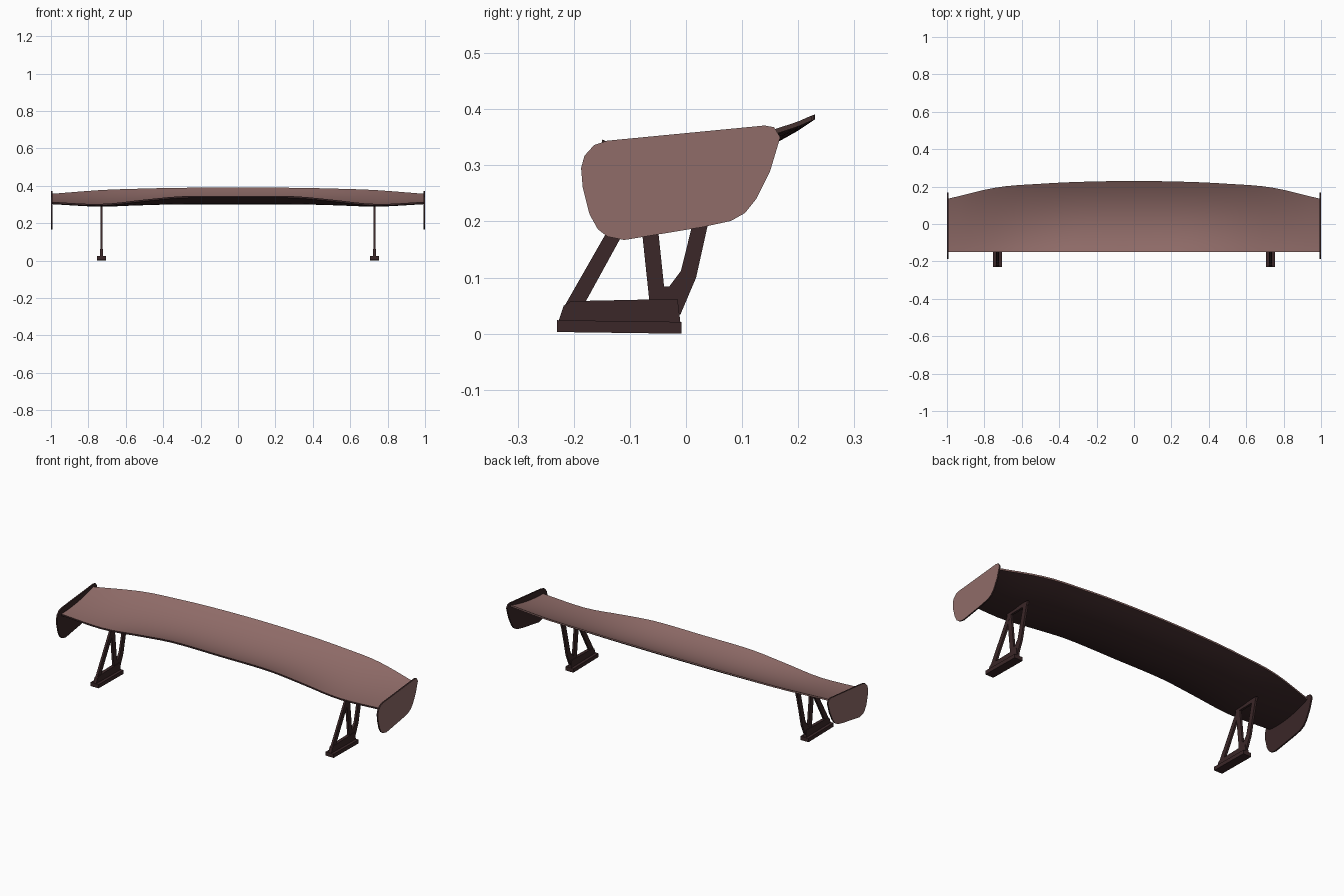
import bpy, bmesh

cube = bpy.data.objects.get("Cube")
if cube:
    bpy.data.objects.remove(cube, do_unlink=True)


def material(name, rgb):
    m = bpy.data.materials.new(name)
    m.use_nodes = True
    m.diffuse_color = (*rgb, 1)
    m.node_tree.nodes["Principled BSDF"].inputs["Base Color"].default_value = (*rgb, 1)
    return m


rose = material("dusty rose", (0.28, 0.15, 0.14))
dark = material("dark maroon", (0.043, 0.02, 0.021))


def finish(name, bm, paint=None):
    """Turn a bmesh into an object; paint(face) tells which faces are rose."""
    bmesh.ops.recalc_face_normals(bm, faces=bm.faces)
    bm.normal_update()
    for f in bm.faces:
        f.material_index = 1 if paint and paint(f) else 0
    mesh = bpy.data.meshes.new(name)
    bm.to_mesh(mesh)
    bm.free()
    mesh.materials.append(dark)
    mesh.materials.append(rose)
    ob = bpy.data.objects.new(name, mesh)
    bpy.context.collection.objects.link(ob)
    return ob


def slab(name, outline, x, width, paint=None):
    """Side outline in (y, z) extruded along x, centred on x."""
    bm = bmesh.new()
    face = bm.faces.new([bm.verts.new((x - width / 2, y, z)) for y, z in outline])
    ext = bmesh.ops.extrude_face_region(bm, geom=[face])
    new = [v for v in ext["geom"] if isinstance(v, bmesh.types.BMVert)]
    bmesh.ops.translate(bm, verts=new, vec=(width, 0, 0))
    return finish(name, bm, paint)


# Wing blade: span stations of x, leading z, belly control z, trailing y, trailing z
stations = [
    (0, 0.345, 0.272, 0.23, 0.391),
    (0.3, 0.344, 0.273, 0.225, 0.389),
    (0.5, 0.326, 0.28, 0.215, 0.385),
    (0.73, 0.303, 0.292, 0.196, 0.377),
    (0.994, 0.313, 0.315, 0.135, 0.357),
]


def slope(i, k):
    if i == 0:
        return 0
    a, b = stations[i - 1], stations[min(i + 1, len(stations) - 1)]
    return (b[k] - a[k]) / (b[0] - a[0])


def station(x):
    """Smooth interpolation between the span stations."""
    i = max(j for j in range(len(stations) - 1) if stations[j][0] <= x)
    a, b = stations[i], stations[i + 1]
    h = b[0] - a[0]
    t = (x - a[0]) / h
    s = t * t * (3 - 2 * t)
    return [a[k] + (b[k] - a[k]) * s + h * t * (1 - t) *
            ((1 - t) * slope(i, k) - t * slope(i + 1, k)) for k in range(1, 5)]


SPAN, CHORD, LEAD_Y = 32, 12, -0.15
bm = bmesh.new()
rings = []
for n in range(SPAN + 1):
    x = stations[-1][0] * (2 * n / SPAN - 1)
    lead, belly, trail_y, trail = station(abs(x))
    top, bottom = [], []
    for c in range(CHORD + 1):
        t = c / CHORD
        y = LEAD_Y + (trail_y - LEAD_Y) * t
        z = lead * (1 - t) ** 2 + 2 * t * (1 - t) * belly + trail * t * t
        thick = 0.009 + 0.032 * t * (1 - t)
        top.append(bm.verts.new((x, y, z)))
        bottom.append(bm.verts.new((x, y, z - thick)))
    rings.append(top + bottom[::-1])
for a, b in zip(rings, rings[1:]):
    for k in range(len(a)):
        j = (k + 1) % len(a)
        bm.faces.new((a[k], a[j], b[j], b[k]))
bm.faces.new(rings[0])
bm.faces.new(rings[-1])
wing = finish("wing_blade", bm, lambda f: f.normal.z > 0.3 or f.normal.y > 0.9)
bpy.context.view_layer.objects.active = wing
wing.select_set(True)
bpy.ops.object.shade_smooth_by_angle(angle=0.6)
wing.select_set(False)

# Side outlines of the end plate and the support members
end_plate = [(-0.187, 0.295), (-0.181, 0.317), (-0.164, 0.336), (-0.14, 0.344),
             (0.14, 0.371), (0.157, 0.368), (0.168, 0.35), (0.15, 0.29),
             (0.125, 0.24), (0.105, 0.215), (0.08, 0.201), (0.03, 0.19),
             (-0.11, 0.167), (-0.14, 0.173), (-0.157, 0.186), (-0.172, 0.213), (-0.184, 0.26)]
members = {
    "foot": (0.05, [(-0.23, 0.003), (-0.008, 0), (-0.008, 0.021), (-0.23, 0.024)]),
    "base_block": (0.018, [(-0.228, 0.02), (-0.218, 0.05), (-0.205, 0.058),
                           (-0.015, 0.062), (-0.01, 0.02)]),
    "front_strut": (0.012, [(-0.215, 0.052), (-0.18, 0.055), (-0.05, 0.292), (-0.078, 0.292)]),
    "middle_strut": (0.0118, [(-0.065, 0.055), (-0.036, 0.055), (-0.061, 0.292), (-0.09, 0.292)]),
    "rear_strut": (0.0116, [(-0.01, 0.034), (0.018, 0.1), (0.038, 0.19), (0.064, 0.297),
                            (0.036, 0.297), (0.009, 0.185), (-0.009, 0.112), (-0.03, 0.084),
                            (-0.045, 0.084), (-0.05, 0.045)]),
    "top_rail": (0.0122, [(-0.09, 0.274), (0.06, 0.276), (0.066, 0.298), (-0.09, 0.294)]),
}

# Mirrored pairs
for side, s in (("left", 1), ("right", -1)):
    slab(side + "_end_plate", end_plate, s * 0.996, 0.008, lambda f: f.normal.x * s > 0.9)
    for name, (width, outline) in members.items():
        slab(side + "_" + name, outline, s * 0.73, width)
